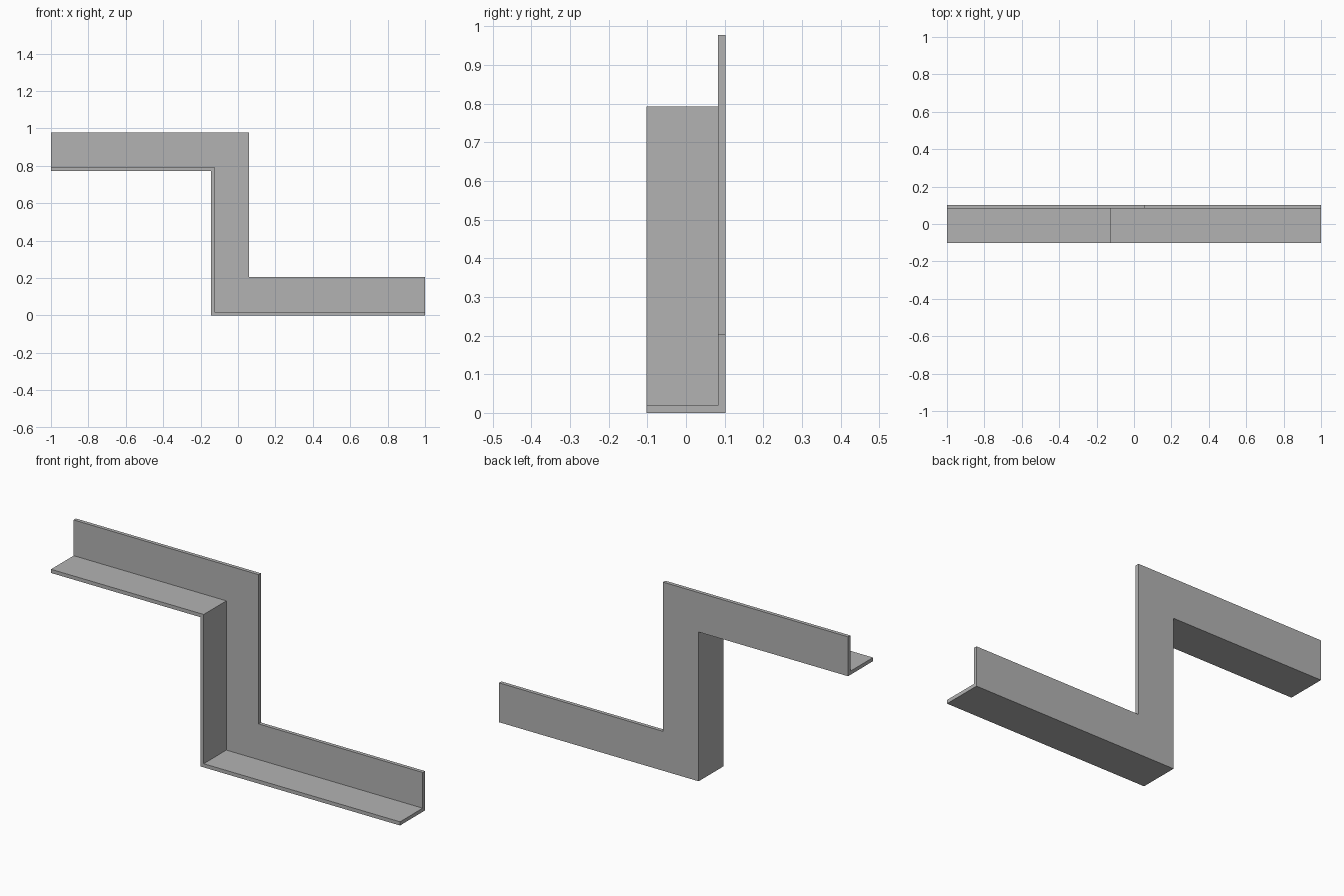
import bpy
import bmesh

# Remove the default cube
cube = bpy.data.objects.get("Cube")
if cube:
    bpy.data.objects.remove(cube, do_unlink=True)

# Plain grey metal
grey = bpy.data.materials.new("plain grey")
grey.use_nodes = True
colour = (0.45, 0.45, 0.45, 1)
grey.diffuse_color = colour
grey.node_tree.nodes["Principled BSDF"].inputs["Base Color"].default_value = colour

WIDTH = 0.204      # flange width
THICK = 0.019      # sheet thickness
CORNER_X = -0.144  # outer side of the upright
STEP = 0.773       # height of the upper run
BACK = WIDTH / 2

# L-shaped section: (offset from the outer path, y)
section = [(0, -BACK), (THICK, -BACK), (THICK, BACK - THICK),
           (WIDTH, BACK - THICK), (WIDTH, BACK), (0, BACK)]


def path(d):
    """Stepped path in x and z with mitred corners, offset by d."""
    return [(-1, STEP + d), (CORNER_X + d, STEP + d), (CORNER_X + d, d), (1, d)]


# Sweep the angle section along the stepped path
bm = bmesh.new()
rails = [[bm.verts.new((x, y, z)) for x, z in path(d)] for d, y in section]
for a, b in zip(rails, rails[1:] + rails[:1]):
    for i in range(len(a) - 1):
        bm.faces.new((a[i], a[i + 1], b[i + 1], b[i]))

# Close both ends
for end in (0, -1):
    bm.faces.new([rail[end] for rail in rails])
bmesh.ops.recalc_face_normals(bm, faces=bm.faces[:])

mesh = bpy.data.meshes.new("stepped_angle_bracket")
bm.to_mesh(mesh)
bm.free()
mesh.materials.append(grey)
bracket = bpy.data.objects.new("stepped_angle_bracket", mesh)
bpy.context.collection.objects.link(bracket)
